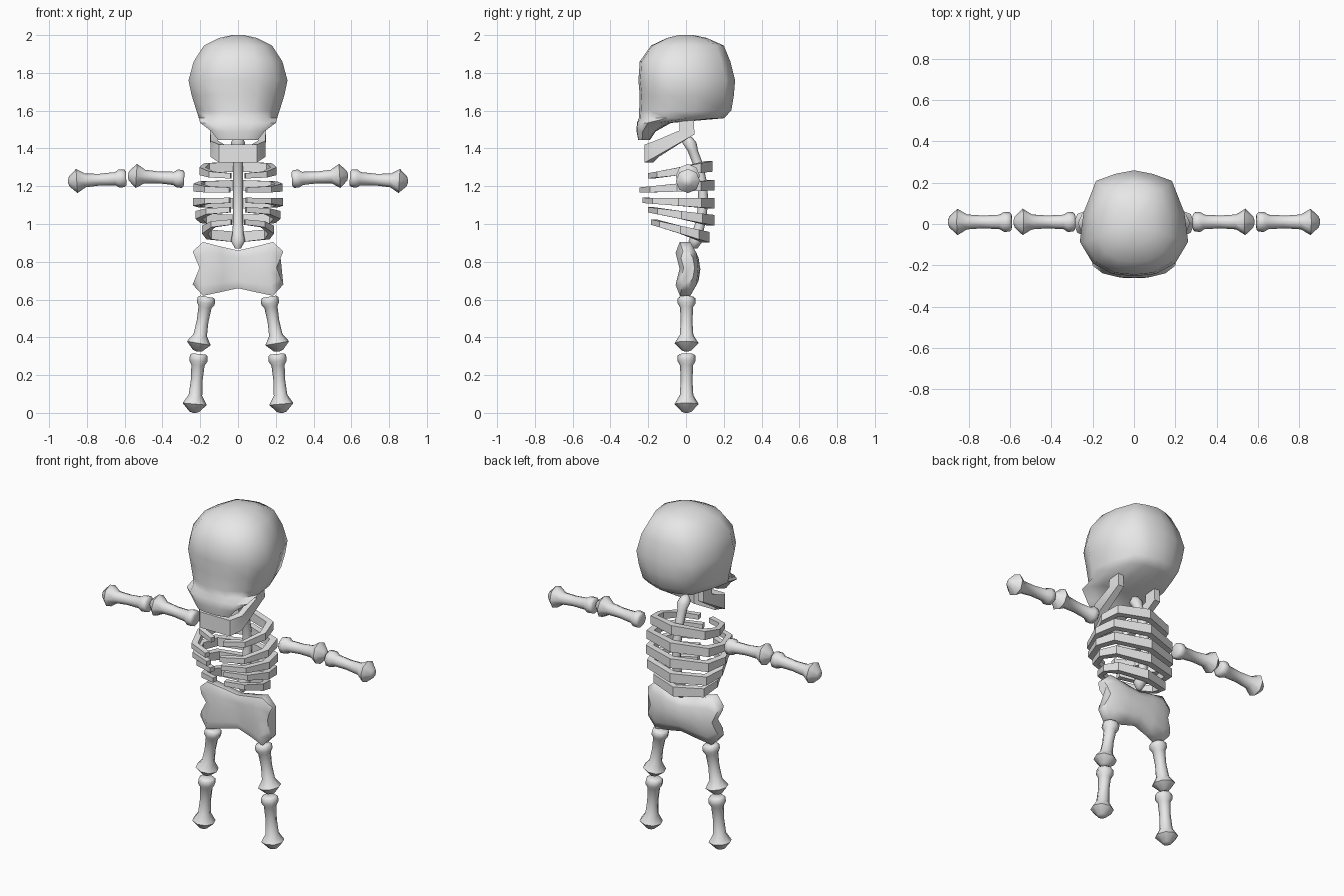
import bpy, bmesh, math
from mathutils import Vector

if "Cube" in bpy.data.objects:
    bpy.data.objects.remove(bpy.data.objects["Cube"])

bone_mat = bpy.data.materials.new("bone_grey")
bone_mat.diffuse_color = (0.8, 0.8, 0.8, 1)
bone_mat.use_nodes = True
bone_mat.node_tree.nodes["Principled BSDF"].inputs["Base Color"].default_value = bone_mat.diffuse_color


def loft(name, rings, angle=50):
    """Skin a list of equal-length point rings and cap both ends."""
    bm = bmesh.new()
    vs = [[bm.verts.new(p) for p in r] for r in rings]
    n = len(rings[0])
    for a, b in zip(vs, vs[1:]):
        for i in range(n):
            j = (i + 1) % n
            bm.faces.new((a[i], a[j], b[j], b[i]))
    bm.faces.new(vs[0][::-1])
    bm.faces.new(vs[-1])
    bmesh.ops.recalc_face_normals(bm, faces=bm.faces)
    me = bpy.data.meshes.new(name)
    bm.to_mesh(me)
    bm.free()
    me.materials.append(bone_mat)
    ob = bpy.data.objects.new(name, me)
    bpy.context.collection.objects.link(ob)
    bpy.ops.object.select_all(action='DESELECT')
    ob.select_set(True)
    bpy.context.view_layer.objects.active = ob
    bpy.ops.object.shade_smooth_by_angle(angle=math.radians(angle))
    return ob


def limb_bone(name, start, end, sides=8):
    """Flat small knob at the start, pointed large knob at the end."""
    a, b = Vector(start), Vector(end)
    d = b - a
    t = d.normalized()
    u = Vector((0, 1, 0))
    w = t.cross(u)
    prof = [(0, .036), (.03, .047), (.12, .048), (.19, .035), (.45, .031),
            (.70, .036), (.85, .064), (.98, .026), (1, .008)]
    rings = []
    for s, r in prof:
        c = a + d * s
        rings.append([c + (u * math.cos(k) + w * math.sin(k)) * r
                      for k in (2 * math.pi * i / sides for i in range(sides))])
    loft(name, rings, 60)


# Skull: horizontal rings (z, half width, front y, back y)
half = [(0, -1), (.4, -.96), (.76, -.76), (1, -.35), (.93, .2), (.7, .8), (.35, .93), (0, 1)]
outline = half + [(-x, y) for x, y in half[-2:0:-1]]
skull = [(2.0, .03, -.04, .04), (1.985, .1, -.1, .11), (1.945, .18, -.185, .2),
         (1.86, .235, -.245, .235), (1.76, .262, -.252, .26), (1.68, .245, -.245, .253),
         (1.60, .22, -.248, .24), (1.56, .207, -.25, .20), (1.535, .2, -.26, -.08),
         (1.49, .14, -.262, -.16), (1.445, .105, -.253, -.19)]
loft("skull", [[(x * w, (f + b) / 2 + y * (b - f) / 2, z) for x, y in outline]
               for z, w, f, b in skull], 60)

# Jaw: U-shaped band with upright hinges (x, upper y, z, lower y, z, inner x, inner dy)
jaw = [(.145, -.035, 1.57, .04, 1.57, .11, 0), (.148, -.035, 1.495, .045, 1.475, .11, 0),
       (.145, -.165, 1.44, -.165, 1.355, .105, .02), (.1, -.22, 1.42, -.22, 1.325, .07, .045)]
rings = [[(x, y0, z0), (x, y1, z1), (xi, y1 + dy, z1), (xi, y0 + dy, z0)]
         for x, y0, z0, y1, z1, xi, dy in jaw]
loft("jaw", rings + [[(-x, y, z) for x, y, z in r] for r in rings[::-1]], 40)

# Spine: curved shaft with a knob at each end (y, z, radius)
spine = [(.01, 1.46, .022), (.018, 1.43, .038), (.035, 1.39, .028), (.062, 1.32, .027),
         (.085, 1.22, .026), (.092, 1.12, .026), (.08, 1.02, .026), (.06, .95, .03),
         (.052, .91, .038), (.045, .87, .015)]
loft("spine", [[(r * math.cos(k), y + r * math.sin(k), z)
                for k in (math.pi * i / 4 for i in range(8))] for y, z, r in spine], 60)

# Ribs: open hoops, taller at the back (half width, front y, back y, front z, back z)
ribs = [(.205, -.20, .14, 1.255, 1.305), (.235, -.245, .15, 1.18, 1.205),
        (.237, -.23, .152, 1.125, 1.11), (.225, -.20, .15, 1.075, 1.02),
        (.19, -.185, .125, 1.01, .93)]
plan = [(.2, 0), (.75, .14), (1, .5), (.88, .82), (0, 1)]
for n, (w, f, b, zf, zb) in enumerate(ribs):
    rings = []
    path = plan + [(-x, t) for x, t in plan[-2::-1]]
    for x, t in path:
        z, h = zf + (zb - zf) * t, .014 + .014 * t
        px, py = x * w, f + (b - f) * t
        ix, iy = px * .84, py - (t - .45) * .07
        rings.append([(px, py, z - h), (px, py, z + h), (ix, iy, z + h), (ix, iy, z - h)])
    loft("rib_%d" % (n + 1), rings, 30)

# Pelvis: lofted sideways, pinched at mid height (x, bottom z, top z, centre y, half depth)
cols = [(.24, .68, .855, 0, .032), (.185, .62, .905, -.005, .055), (.09, .64, .88, .012, .045)]
cols = cols + [(0, .66, .86, .022, .04)] + [(-c[0],) + c[1:] for c in cols[::-1]]
section = [(-.5, -1), (-1, -.6), (-.75, 0), (-1, .6), (-.5, 1),
           (.5, 1), (1, .6), (1.05, 0), (1, -.6), (.5, -1)]
rings = []
for x, z0, z1, yc, d in cols:
    ring = []
    for y, s in section:
        pinch = 1 - .15 * (1 - abs(s))
        bow = .012 * (1 - abs(s))
        ring.append((x * pinch, yc + y * d + bow, (z0 + z1) / 2 + s * (z1 - z0) / 2))
    rings.append(ring)
loft("pelvis", rings, 60)

# Arms and legs, mirrored left and right
for side, m in (("right", -1), ("left", 1)):
    limb_bone("upper_arm_" + side, (m * .285, .01, 1.238), (m * .583, .01, 1.257))
    limb_bone("forearm_" + side, (m * .592, .01, 1.243), (m * .9, .01, 1.225))
    limb_bone("thigh_" + side, (m * .165, .003, .615), (m * .215, .003, .325))
    limb_bone("shin_" + side, (m * .207, .003, .312), (m * .233, .003, 0))
